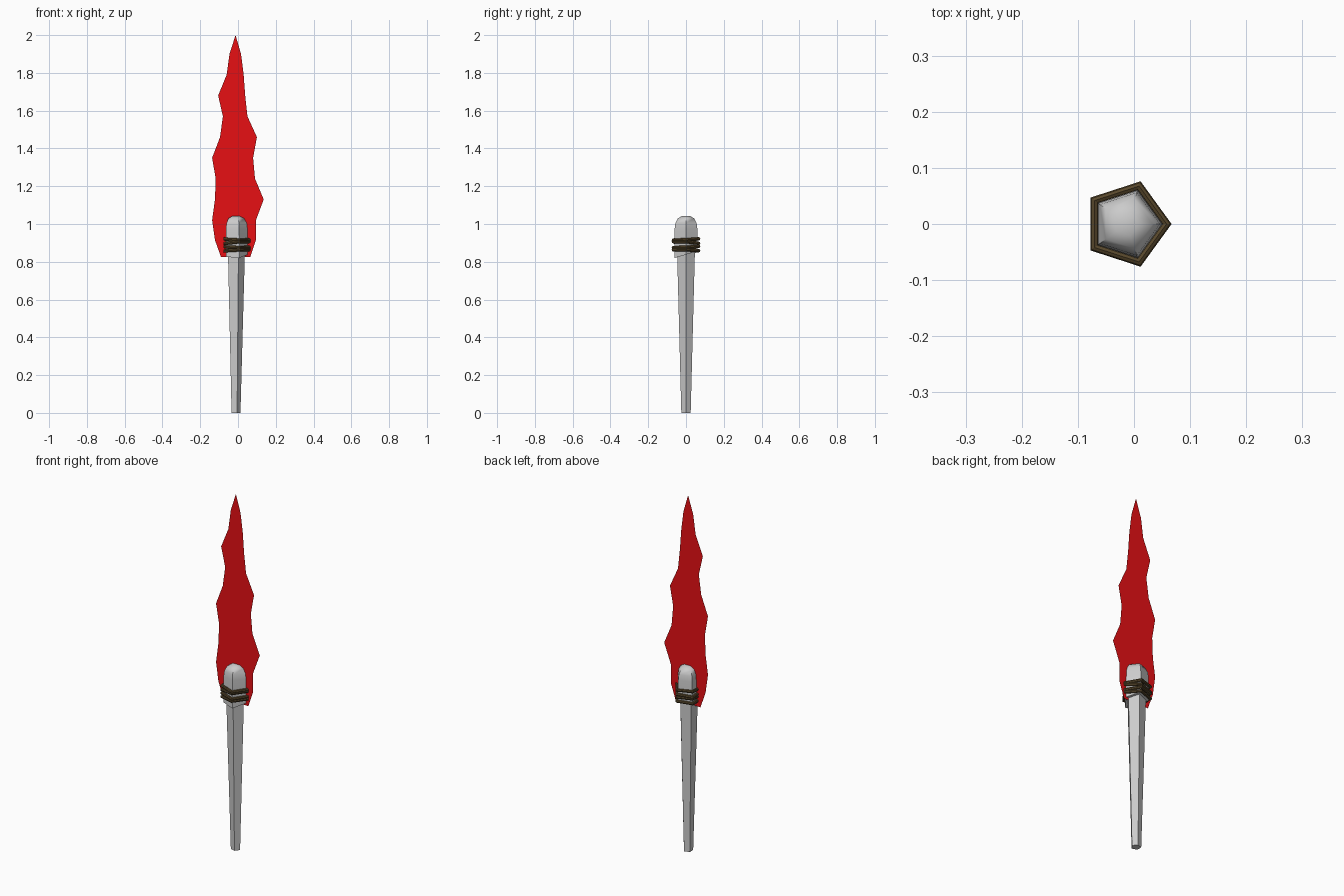
import bpy, bmesh
from math import cos, sin, pi, radians

if "Cube" in bpy.data.objects:
    bpy.data.objects.remove(bpy.data.objects["Cube"])

CX = -0.013  # axis of the torch
SIDES = 5


def material(name, rgb):
    m = bpy.data.materials.new(name)
    m.diffuse_color = (*rgb, 1)
    m.use_nodes = True
    m.node_tree.nodes["Principled BSDF"].inputs["Base Color"].default_value = m.diffuse_color
    return m


def finish(name, bm, mat=None, fix=True):
    if fix:
        bmesh.ops.recalc_face_normals(bm, faces=bm.faces)
    me = bpy.data.meshes.new(name)
    bm.to_mesh(me)
    bm.free()
    ob = bpy.data.objects.new(name, me)
    bpy.context.collection.objects.link(ob)
    if mat:
        me.materials.append(mat)
    return ob


def corner(r, i):
    a = 2 * pi * i / SIDES
    return CX + r * cos(a), r * sin(a)


def bridge(bm, a, b):
    n = len(a)
    for i in range(n):
        bm.faces.new((a[i], a[(i + 1) % n], b[(i + 1) % n], b[i]))


def pentagon_loft(name, profile):
    """Loft pentagons through (radius, z, slant along y)."""
    bm = bmesh.new()
    rings = []
    for r, z, slant in profile:
        pts = [corner(r, i) for i in range(SIDES)]
        rings.append([bm.verts.new((x, y, z + slant * y)) for x, y in pts])
    for a, b in zip(rings, rings[1:]):
        bridge(bm, a, b)
    bm.faces.new(rings[0])
    bm.faces.new(rings[-1])
    return finish(name, bm)


def rope_ring(name, z, tilt_x, tilt_y, mat, r=0.071, thick=0.009, segs=8):
    """Pentagonal rope loop, slightly tilted."""
    bm = bmesh.new()
    loops = []
    for i in range(SIDES):
        loop = []
        for j in range(segs):
            b = 2 * pi * j / segs
            x, y = corner(r + thick * cos(b), i)
            dz = tilt_x * (x - CX) + tilt_y * y
            loop.append(bm.verts.new((x, y, z + dz + thick * sin(b))))
        loops.append(loop)
    for i in range(SIDES):
        bridge(bm, loops[i], loops[(i + 1) % SIDES])
    return finish(name, bm, mat)


# Tapered handle
pentagon_loft("handle", [(0.026, 0, 0), (0.050, 0.87, 0)])

# Rounded head with slanted lower rim
head = pentagon_loft("head", [
    (0.064, 0.838, 0.3), (0.064, 0.90, 0), (0.063, 0.975, 0),
    (0.059, 1.005, 0), (0.046, 1.030, 0), (0.022, 1.042, 0)])
bpy.context.view_layer.objects.active = head
head.select_set(True)
bpy.ops.object.shade_smooth_by_angle(angle=radians(45))

# Rope binding
rope = material("rope", (0.10, 0.065, 0.025))
for k, (z, tx, ty) in enumerate([(0.919, -0.04, 0.05), (0.900, 0.09, -0.06),
                                 (0.879, -0.03, 0.05), (0.860, 0.05, -0.03)]):
    rope_ring(f"rope_loop_{k + 1}", z, tx, ty, rope)

# Flat flame: height, left edge, right edge
rows = [(0.825, -0.09, 0.065), (0.915, -0.122, 0.095), (1.02, -0.137, 0.095),
        (1.13, -0.122, 0.136), (1.24, -0.118, 0.09), (1.35, -0.137, 0.08),
        (1.46, -0.095, 0.10), (1.57, -0.08, 0.05), (1.68, -0.105, 0.038),
        (1.79, -0.06, 0.03), (1.90, -0.045, 0.016)]
bm = bmesh.new()
edge = [(bm.verts.new((l, 0, z)), bm.verts.new((r, 0, z))) for z, l, r in rows]
for (a, b), (c, d) in zip(edge, edge[1:]):
    bm.faces.new((a, b, d, c))
bm.faces.new((*edge[-1], bm.verts.new((-0.013, 0, 2.0))))
finish("flame", bm, material("flame_red", (0.8, 0.005, 0.007)), fix=False)
